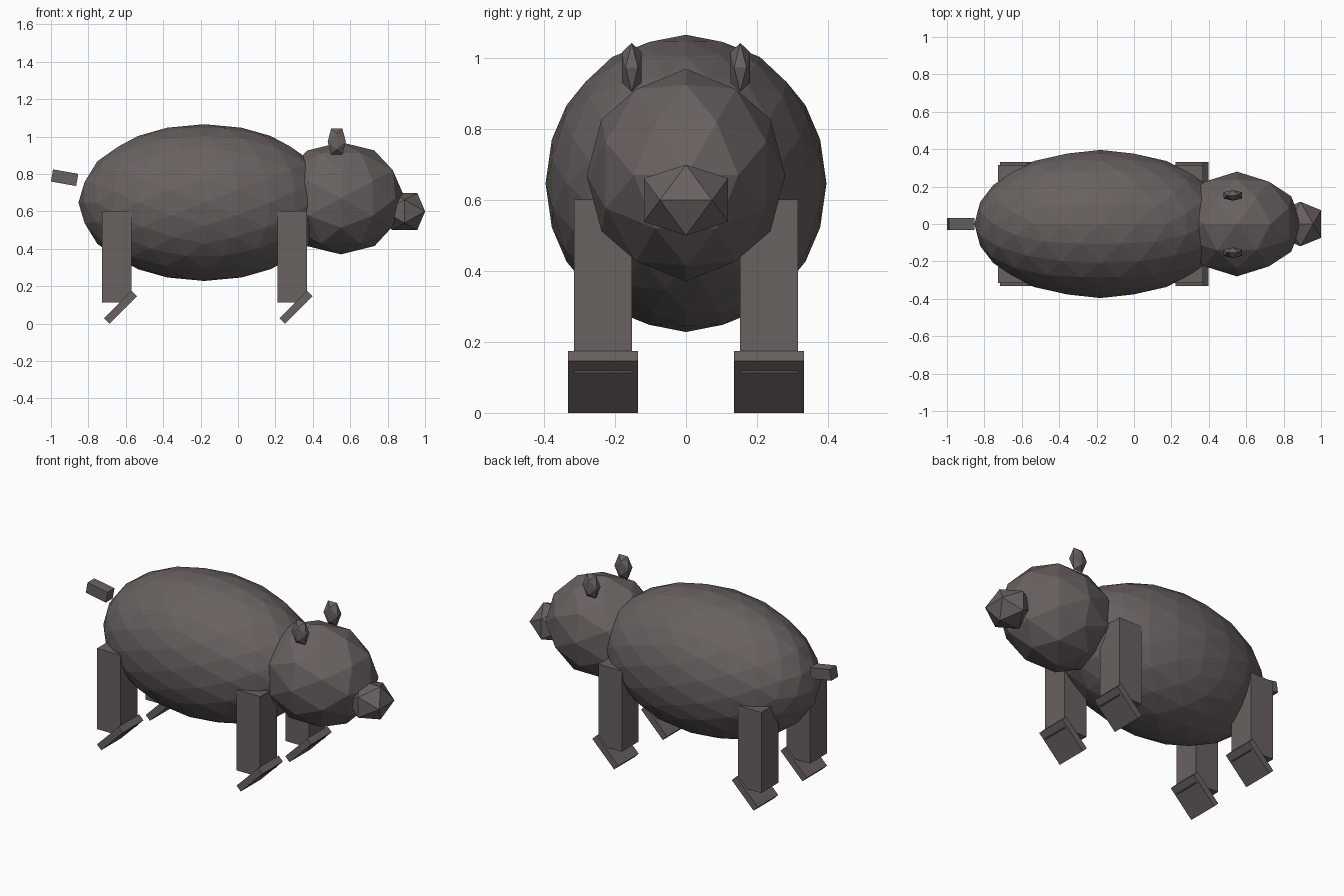
import bpy, bmesh, math
from mathutils import Matrix, Vector

if "Cube" in bpy.data.objects:
    bpy.data.objects.remove(bpy.data.objects["Cube"])

grey = bpy.data.materials.new("warm_grey")
grey.diffuse_color = (0.14, 0.12, 0.117, 1)
grey.use_nodes = True
grey.node_tree.nodes["Principled BSDF"].inputs["Base Color"].default_value = grey.diffuse_color

# angle that brings an icosahedron edge, rather than a corner, to the top
HALF_EDGE = math.atan(2) / 2


def finish(name, bm):
    bmesh.ops.recalc_face_normals(bm, faces=bm.faces)
    mesh = bpy.data.meshes.new(name)
    bm.to_mesh(mesh)
    bm.free()
    mesh.materials.append(grey)
    obj = bpy.data.objects.new(name, mesh)
    bpy.context.collection.objects.link(obj)
    return obj


def faceted_ball(name, centre, radii, level):
    bm = bmesh.new()
    bmesh.ops.create_icosphere(bm, subdivisions=level, radius=1)
    bm.transform(Matrix.Translation(centre) @ Matrix.Diagonal((*radii, 1))
                 @ Matrix.Rotation(-HALF_EDGE, 4, 'Y'))
    return finish(name, bm)


def box(name, centre, size, tilt=0):
    bm = bmesh.new()
    bmesh.ops.create_cube(bm, size=1)
    bm.transform(Matrix.Translation(centre)
                 @ Matrix.Rotation(math.radians(tilt), 4, 'Y')
                 @ Matrix.Diagonal((*size, 1)))
    return finish(name, bm)


# body, head and snout
faceted_ball("body", (-0.18, 0, 0.647), (0.673, 0.396, 0.419), 3)
faceted_ball("head", (0.55, 0, 0.67), (0.343, 0.28, 0.30), 2)
faceted_ball("snout", (0.89, 0, 0.60), (0.13, 0.14, 0.117), 1)

# tail, tipped up towards the back
box("tail", (-0.927, 0, 0.78), (0.137, 0.066, 0.066), 10)

# ears, legs and tilted feet on both sides
for side, y in (("right", -1), ("left", 1)):
    faceted_ball(side + "_ear", (0.528, y * 0.153, 0.974), (0.057, 0.033, 0.081), 1)
    for end, x in (("front", 0.29), ("back", -0.648)):
        box(f"{end}_{side}_leg", (x, y * 0.234, 0.357), (0.158, 0.163, 0.49))
        box(f"{end}_{side}_foot", (x + 0.02, y * 0.234, 0.0875),
            (0.207, 0.196, 0.04), -45)
